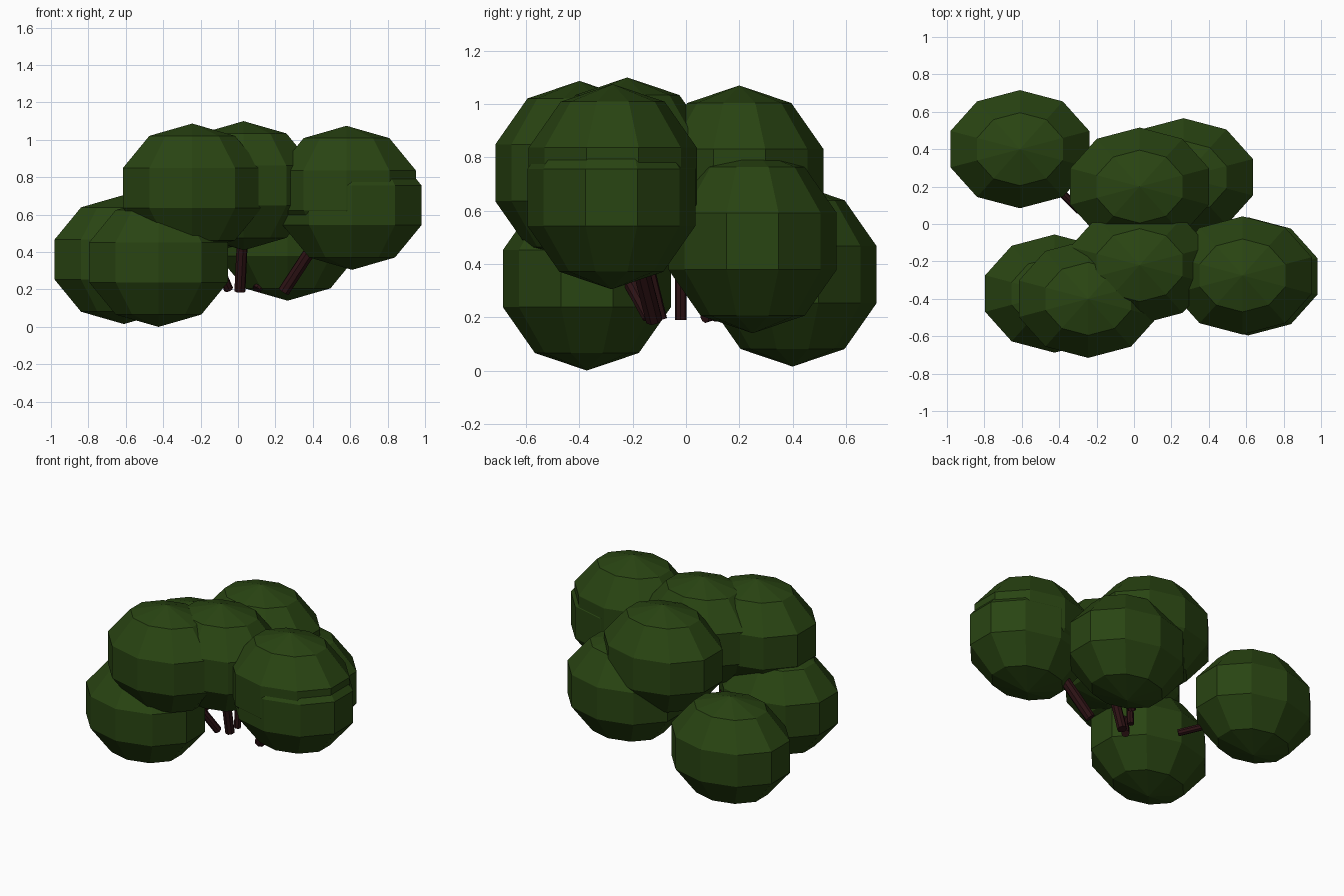
import bpy
from mathutils import Vector

if "Cube" in bpy.data.objects:
    bpy.data.objects.remove(bpy.data.objects["Cube"])


def material(name, color):
    m = bpy.data.materials.new(name)
    m.diffuse_color = (*color, 1)
    m.use_nodes = True
    m.node_tree.nodes["Principled BSDF"].inputs["Base Color"].default_value = m.diffuse_color
    return m


leaf_green = material("leaf green", (0.022, 0.058, 0.006))
bark_brown = material("bark brown", (0.026, 0.006, 0.007))


def foliage(name, centre):
    """Faceted leaf clump, wider along x than y."""
    bpy.ops.mesh.primitive_uv_sphere_add(segments=10, ring_count=5, radius=1, location=centre)
    ob = bpy.context.object
    ob.name = name
    ob.scale = (0.41, 0.332, 0.345)
    bpy.ops.object.transform_apply(location=False, rotation=False, scale=True)
    ob.data.materials.append(leaf_green)


def branch(name, start, end, radius):
    """Straight stick between two points."""
    a, b = Vector(start), Vector(end)
    bpy.ops.mesh.primitive_cylinder_add(vertices=8, radius=radius, depth=(b - a).length,
                                        location=(a + b) / 2)
    ob = bpy.context.object
    ob.name = name
    ob.rotation_euler = (b - a).to_track_quat('Z', 'Y').to_euler()
    ob.data.materials.append(bark_brown)


# Leaf clumps
clumps = {
    "foliage_left_back": (-0.61, 0.40, 0.36),
    "foliage_left_front": (-0.425, -0.372, 0.345),
    "foliage_front_top": (-0.245, -0.40, 0.742),
    "foliage_centre_top": (0.03, -0.22, 0.755),
    "foliage_back_top": (0.03, 0.20, 0.725),
    "foliage_back_low": (0.265, 0.25, 0.485),
    "foliage_right_top": (0.58, -0.275, 0.73),
    "foliage_right_low": (0.61, -0.28, 0.65),
}
for name, centre in clumps.items():
    foliage(name, centre)

# Sticks running up into the clumps
branches = {
    "branch_right": ((0.245, -0.12, 0.19), (0.50, -0.22, 0.58), 0.033),
    "branch_centre": ((0.01, -0.02, 0.19), (0.03, -0.02, 0.60), 0.022),
    "branch_front": ((0.01, -0.10, 0.19), (0.03, -0.20, 0.60), 0.03),
    "branch_back": ((0.10, 0.10, 0.20), (0.24, 0.22, 0.40), 0.025),
    "branch_front_top": ((-0.05, -0.14, 0.20), (-0.22, -0.36, 0.60), 0.025),
    "branch_left_front": ((-0.20, -0.18, 0.19), (-0.38, -0.33, 0.30), 0.025),
    "branch_left_back": ((-0.29, 0.07, 0.20), (-0.50, 0.28, 0.27), 0.022),
}
for name, (start, end, radius) in branches.items():
    branch(name, start, end, radius)
